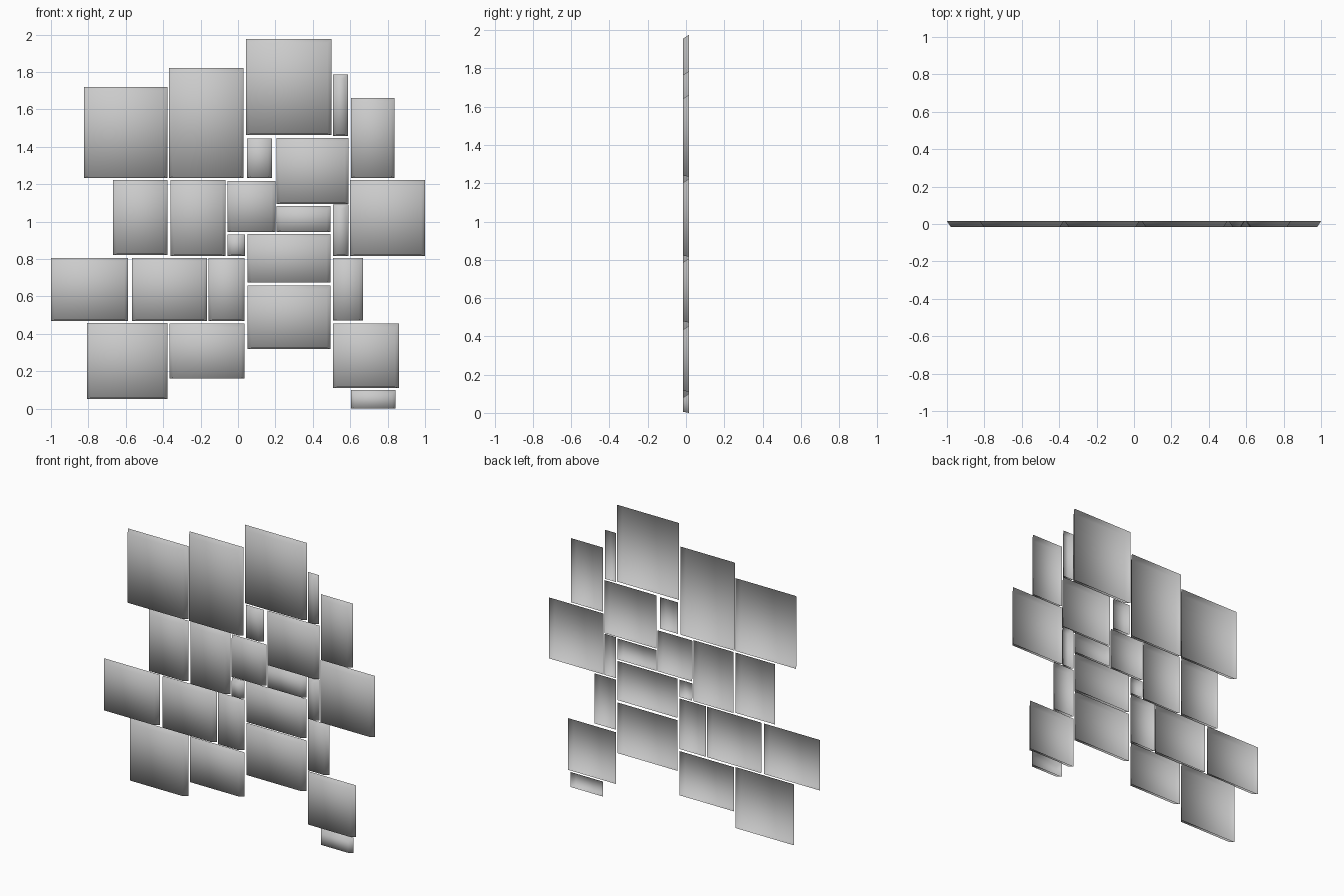
import bpy, bmesh

DEPTH = 0.03          # depth of every panel
SIDE, TOP, BOTTOM = 0.02, 0.02, 0.006   # how far the front face is inset

# Panels as left, right, bottom, top
PANELS = [
    # upper row
    (-0.824, -0.376, 1.234, 1.720), (-0.370, 0.030, 1.234, 1.822),
    (0.043, 0.500, 1.463, 1.976), (0.507, 0.588, 1.458, 1.785),
    (0.603, 0.838, 1.234, 1.662), (0.048, 0.181, 1.234, 1.444),
    (0.207, 0.592, 1.094, 1.448),
    # middle row
    (-0.668, -0.376, 0.821, 1.223), (-0.360, -0.066, 0.816, 1.223),
    (-0.056, 0.201, 0.945, 1.218), (0.207, 0.495, 0.945, 1.084),
    (0.507, 0.592, 0.816, 1.090), (0.598, 1.000, 0.816, 1.223),
    (-0.056, 0.038, 0.816, 0.932), (0.052, 0.495, 0.673, 0.934),
    # lower rows
    (-1.000, -0.588, 0.469, 0.806), (-0.566, -0.165, 0.469, 0.806),
    (-0.157, 0.036, 0.469, 0.806), (0.052, 0.495, 0.319, 0.657),
    (0.507, 0.667, 0.472, 0.806), (-0.807, -0.376, 0.052, 0.459),
    (-0.365, 0.036, 0.160, 0.455), (0.507, 0.860, 0.110, 0.455),
    (0.603, 0.843, 0.000, 0.100),
]


def panel(name, x0, x1, z0, z1):
    """Shallow tray, open at the back, with a front smaller than its rim."""
    bm = bmesh.new()
    bmesh.ops.create_cube(bm, size=1)
    back = [f for f in bm.faces if f.normal.y > 0.5]
    bmesh.ops.delete(bm, geom=back, context='FACES_ONLY')
    for v in bm.verts:
        front = v.co.y < 0
        left, low = v.co.x < 0, v.co.z < 0
        s, t, b = (SIDE, TOP, BOTTOM) if front else (0, 0, 0)
        v.co = (x0 + s if left else x1 - s,
                -DEPTH / 2 if front else DEPTH / 2,
                z0 + b if low else z1 - t)
    for f in bm.faces:
        f.smooth = True
    mesh = bpy.data.meshes.new(name)
    bm.to_mesh(mesh)
    bm.free()
    bpy.context.collection.objects.link(bpy.data.objects.new(name, mesh))


for i, p in enumerate(PANELS, 1):
    panel(f"wall_panel_{i:02d}", *p)
